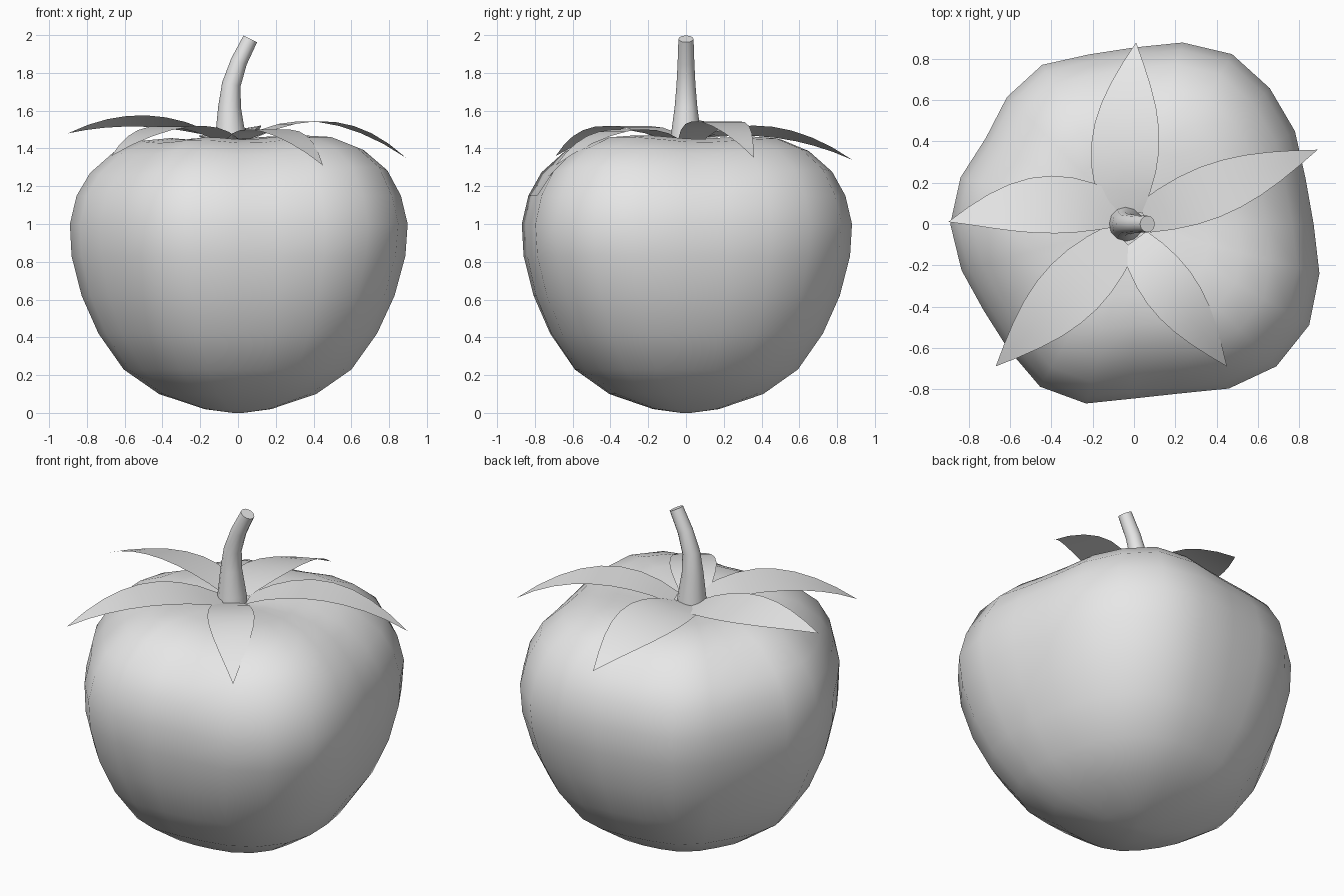
import bpy
import math
from mathutils import Vector

if "Cube" in bpy.data.objects:
    bpy.data.objects.remove(bpy.data.objects["Cube"])

grey = bpy.data.materials.new("plain grey")
grey.use_nodes = True
COLOUR = (0.8, 0.8, 0.8, 1)
grey.diffuse_color = COLOUR
grey.node_tree.nodes["Principled BSDF"].inputs["Base Color"].default_value = COLOUR


def loft(name, rings, closed=True, caps=()):
    """Skin equal-length rows of points; caps lists the end rows to fill."""
    count = len(rings[0])
    verts = [point for ring in rings for point in ring]
    faces = []
    for row in range(len(rings) - 1):
        for col in range(count if closed else count - 1):
            a, b = row * count + col, row * count + (col + 1) % count
            faces.append((a, b, b + count, a + count))
    if "start" in caps:
        faces.append(tuple(reversed(range(count))))
    if "end" in caps:
        faces.append(tuple(range(len(verts) - count, len(verts))))
    mesh = bpy.data.meshes.new(name)
    mesh.from_pydata(verts, [], faces)
    mesh.materials.append(grey)
    obj = bpy.data.objects.new(name, mesh)
    bpy.context.collection.objects.link(obj)
    bpy.ops.object.select_all(action="DESELECT")
    obj.select_set(True)
    bpy.context.view_layer.objects.active = obj
    bpy.ops.object.shade_smooth_by_angle(angle=math.radians(50))
    return obj


# Fruit body: a round profile swept around an uneven, lobed outline
MEAN = 0.89
outline = [.87, .86, .90, .93, .95, .91, .855, .85, .89, .87, .83, .87,
           .89, .865, .84, .86, .91, .90, .845, .85, .92, .975, .98, .93]
profile = [(.03, 0), (.2, .02), (.47, .1), (.68, .23), (.83, .42), (.93, .62),
           (.99, .83), (1, 1), (.96, 1.15), (.88, 1.27), (.74, 1.38),
           (.58, 1.44), (.4, 1.455), (.2, 1.44), (.03, 1.425)]
body_rings = []
for index, (width, height) in enumerate(profile):
    lobe = min(1, 0.5 + 0.5 * height)
    ring = []
    for step, radius in enumerate(outline):
        angle = math.tau * step / len(outline)
        bulge = radius - MEAN
        r = width * (MEAN + bulge * lobe)
        lift = 0.4 * bulge * width if index > 8 else 0
        ring.append((r * math.cos(angle), r * math.sin(angle), height + lift))
    body_rings.append(ring)
loft("fruit_body", body_rings, caps=("start", "end"))


# Stem: a tapering tube leaning to one side
path = [(-.04, 1.42), (-.04, 1.47), (-.045, 1.62), (-.035, 1.74), (.005, 1.86), (.065, 1.98)]
radii = [.085, .08, .06, .05, .044, .04]
stem_rings = []
for i, (x, z) in enumerate(path):
    before, after = path[max(i - 1, 0)], path[min(i + 1, len(path) - 1)]
    tilt = math.atan2(after[0] - before[0], after[1] - before[1])
    ring = []
    for step in range(12):
        angle = math.tau * step / 12
        across = radii[i] * math.cos(angle)
        ring.append((x + across * math.cos(tilt), radii[i] * math.sin(angle),
                     z - across * math.sin(tilt)))
    stem_rings.append(ring)
loft("stem", stem_rings, caps=("start", "end"))


# Leaves: arched pointed blades spreading from the stem
def leaf(name, base, tip, half_width, arch, bend=0, roll=0):
    start, end = Vector((*base, 1.45)), Vector(tip)
    along = end - start
    side = Vector((-along.y, along.x, 0)).normalized()
    rows = []
    for step in range(9):
        t = step / 8
        hump = 4 * t * (1 - t)
        centre = start + along * t + side * bend * hump
        centre.z += arch * hump
        w = half_width * math.sin(math.pi * (0.2 + 0.8 * t))
        row = []
        for s in (1, 0, -1):
            point = centre + side * w * s
            point.z += roll * s * hump
            row.append(point)
        rows.append(row)
    blade = loft(name, rows, closed=False)
    if blade.data.polygons[0].normal.z < 0:
        blade.data.flip_normals()


leaf("back_leaf", (-.06, .06), (.01, .88, 1.34), .165, .09, .01, -.03)
leaf("left_leaf", (.05, .03), (.89, .36, 1.35), .13, .14)
leaf("front_left_leaf", (0, -.08), (.45, -.69, 1.31), .13, .11)
leaf("front_right_leaf", (-.06, -.07), (-.67, -.69, 1.36), .155, .11)
leaf("right_leaf", (-.08, .07), (-.9, .01, 1.48), .14, .08, -.05, .03)
